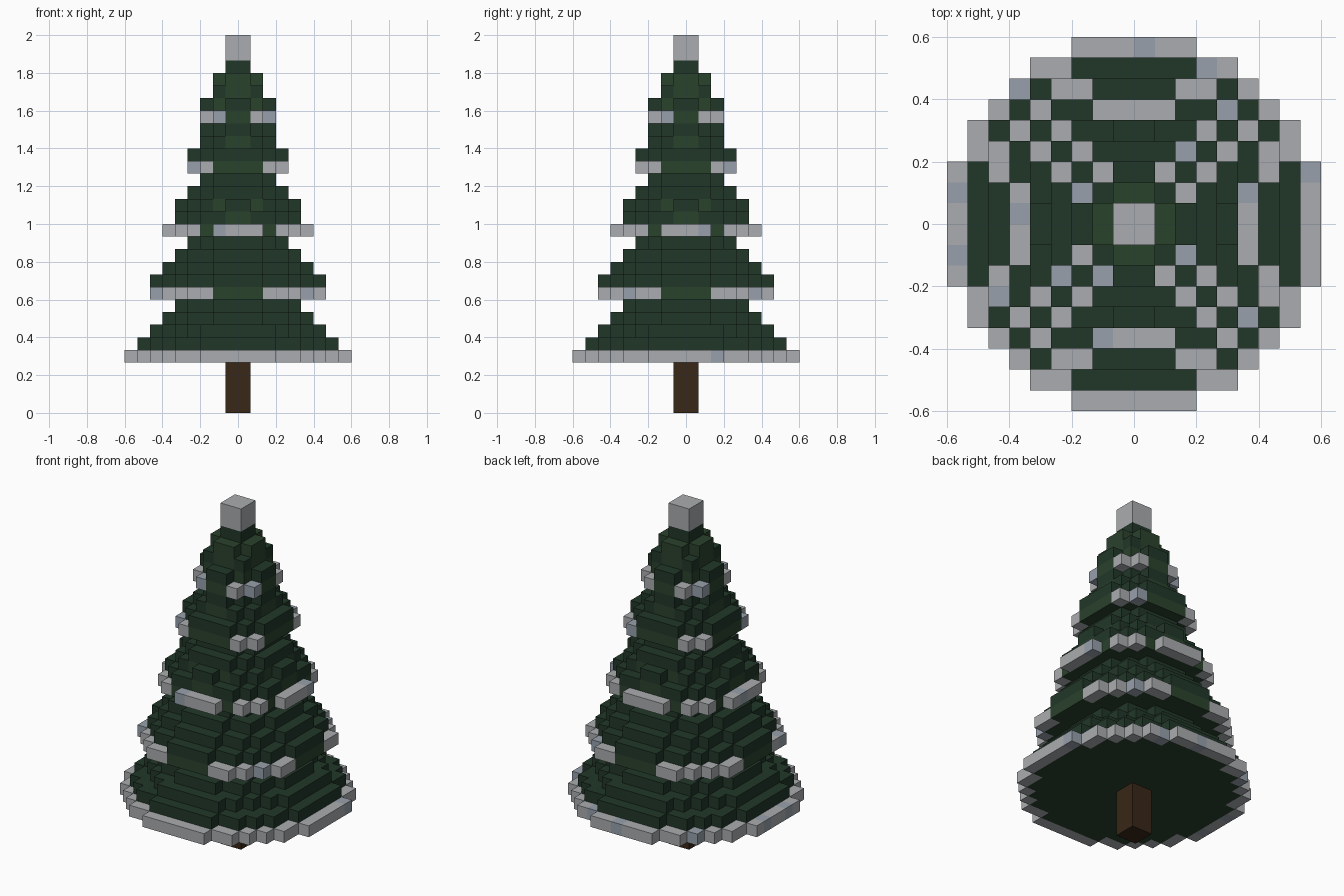
import bpy, bmesh, math, random
from mathutils import Vector

if "Cube" in bpy.data.objects:
    bpy.data.objects.remove(bpy.data.objects["Cube"])

random.seed(4)
V = 2 / 30  # block size


def material(name, rgb):
    m = bpy.data.materials.new(name)
    m.diffuse_color = (*[(c / 255) ** 2.2 for c in rgb], 1)
    m.use_nodes = True
    m.node_tree.nodes["Principled BSDF"].inputs["Base Color"].default_value = m.diffuse_color
    return m


DARK = material("dark_needles", (38, 58, 45))
LIGHT = material("light_needles", (46, 68, 48))
SNOW = material("snow", (168, 171, 174))
ICE = material("blue_snow", (150, 159, 170))
BARK = material("bark", (60, 43, 30))

SIDES = [Vector(d) for d in ((1, 0, 0), (-1, 0, 0), (0, 1, 0), (0, -1, 0), (0, 0, 1), (0, 0, -1))]


def disc(z, radius, inner=0):
    """Block cells of one round layer, optionally only its rim."""
    r = math.ceil(radius)
    return [(x, y, z) for x in range(-r, r) for y in range(-r, r)
            if inner < math.hypot(x + .5, y + .5) <= radius]


def build(name, cells, occupied):
    """Make a mesh from the exposed faces of the block cells {cell: material}."""
    bm = bmesh.new()
    verts, mats = {}, list(dict.fromkeys(cells.values()))
    for cell, mat in cells.items():
        centre = Vector(cell) + Vector((.5, .5, .5))
        for d in SIDES:
            if tuple(int(c + e) for c, e in zip(cell, d)) in occupied:
                continue
            u = Vector((d.y, d.z, d.x))
            w = d.cross(u)
            corners = []
            for a, b in ((-1, -1), (1, -1), (1, 1), (-1, 1)):
                p = centre + (d + u * a + w * b) / 2
                key = tuple(round(c) for c in p)
                if key not in verts:
                    verts[key] = bm.verts.new(Vector(key) * V)
                corners.append(verts[key])
            bm.faces.new(corners).material_index = mats.index(mat)
    # merge flat runs of blocks into larger faces
    bmesh.ops.dissolve_limit(bm, angle_limit=.01, verts=bm.verts[:], edges=bm.edges[:],
                             delimit={'MATERIAL'})
    mesh = bpy.data.meshes.new(name)
    bm.to_mesh(mesh)
    bm.free()
    for m in mats:
        mesh.materials.append(m)
    bpy.context.collection.objects.link(bpy.data.objects.new(name, mesh))


# Branch tiers: bottom layer, snowy rim radius, then needle radius per layer
TIERS = [
    (4, 9.0, (8.0, 8.0, 7.0, 6.0, 5.0)),
    (9, 7.45, (6.8, 6.8, 5.9, 5.1, 4.3)),
    (14, 6.0, (5.3, 5.3, 4.65, 4.0, 3.3)),
    (19, 4.45, (4.0, 4.0, 3.3, 2.7)),
    (23, 3.0, (2.7, 2.7, 2.2, 1.7, 1.2)),
]

parts = {"trunk": {c: BARK for z in range(4) for c in disc(z, 1)},
         "snow_topper": {c: SNOW for z in (28, 29) for c in disc(z, 1)}}
for i, (z0, rim, radii) in enumerate(TIERS, 1):
    needles = [c for k, r in enumerate(radii) for c in disc(z0 + k, r)]
    solid = set(needles)
    # needles under another block are lighter
    parts[f"branches_{i}"] = {c: LIGHT if (c[0], c[1], c[2] + 1) in solid or c[2] == 26 else DARK
                              for c in needles}
    parts[f"snow_rim_{i}"] = {c: ICE if random.random() < .12 else SNOW
                              for c in disc(z0, rim, radii[0])}

occupied = {c for cells in parts.values() for c in cells}
for name, cells in parts.items():
    build(name, cells, occupied)
